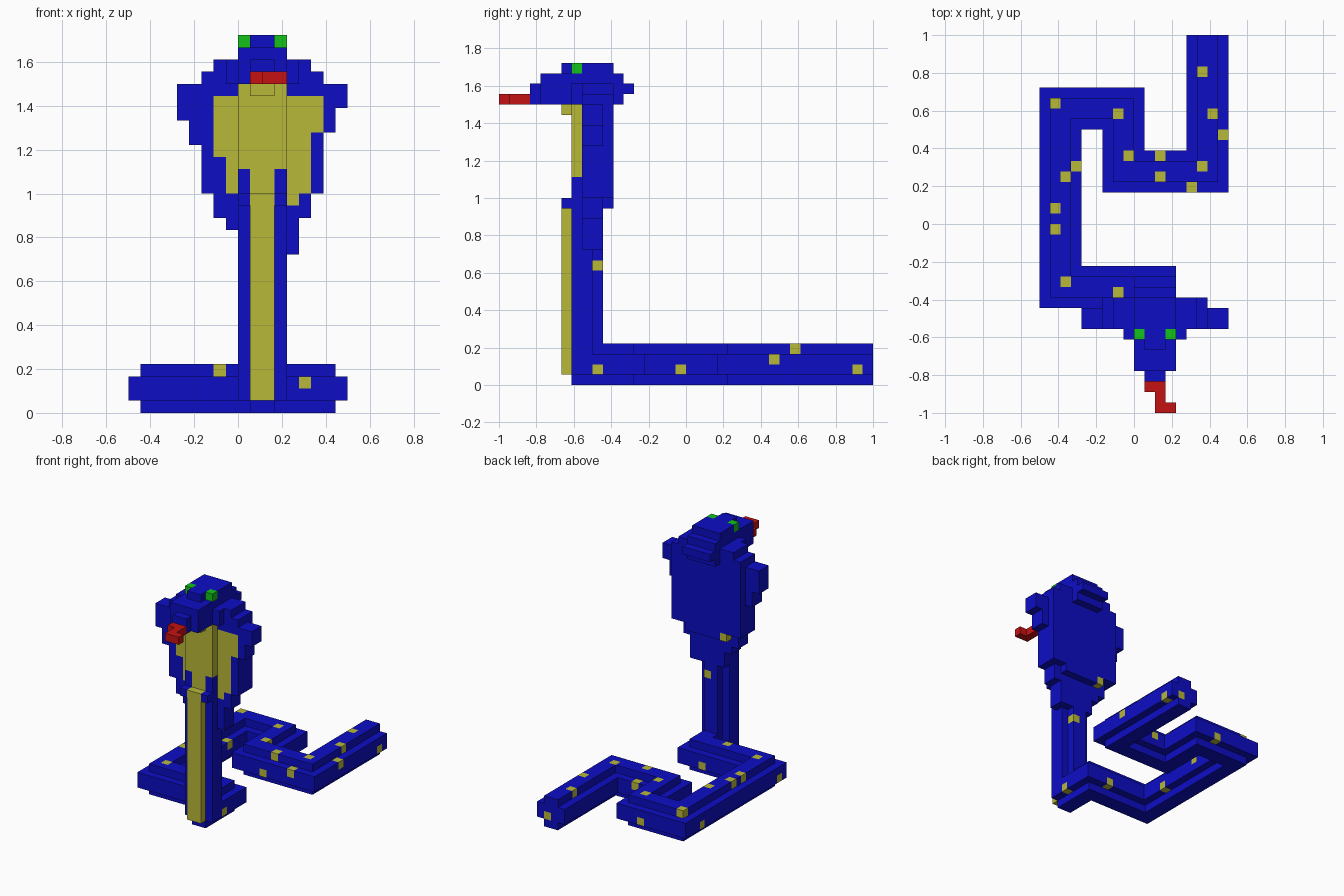
import bpy, bmesh, math
from mathutils import Vector

cube = bpy.data.objects.get("Cube")
if cube:
    bpy.data.objects.remove(cube, do_unlink=True)

U = 2 / 36                            # edge of one block
ORIGIN = Vector((-0.5, -1.0, 0.0))
COLOURS = {
    "blue": (0.004, 0.004, 0.56, 1),
    "yellow": (0.48, 0.48, 0.04, 1),
    "green": (0.006, 0.54, 0.01, 1),
    "red": (0.56, 0.006, 0.006, 1),
}
NAMES = list(COLOURS)
MATS = []
for name, rgba in COLOURS.items():
    m = bpy.data.materials.new(name)
    m.use_nodes = True
    m.diffuse_color = rgba
    bsdf = m.node_tree.nodes["Principled BSDF"]
    bsdf.inputs["Base Color"].default_value = rgba
    bsdf.inputs["Roughness"].default_value = 0.8
    MATS.append(m)

cells = {}                            # block position -> (part, colour)


def box(part, colour, x, y, z):
    """Fill a range of blocks; each range is (start, stop)."""
    for i in range(*x):
        for j in range(*y):
            for k in range(*z):
                cells[i, j, k] = (part, colour)


def dot(i, j, k):
    """Recolour a single block as a yellow spot."""
    part = cells.get((i, j, k), ("coiled_body", ""))[0]
    cells[i, j, k] = (part, "yellow")


# Coiled body: full-width middle layers, narrower top and bottom layers
path = [  # x range, y range, then inset of each low and high end
    ((14, 18), (21, 36), (1, 1, 1, 0)),
    ((6, 18), (21, 25), (1, 1, 1, 1)),
    ((6, 10), (21, 31), (1, 1, 1, 1)),
    ((0, 10), (27, 31), (1, 1, 1, 1)),
    ((0, 4), (10, 31), (1, 1, 1, 1)),
    ((0, 13), (10, 14), (1, 1, 1, 1)),
    ((9, 13), (7, 14), (1, 1, 0, 1)),
]
for (x0, x1), (y0, y1), (a, b, c, d) in path:
    box("coiled_body", "blue", (x0, x1), (y0, y1), (1, 3))
    box("coiled_body", "blue", (x0 + a, x1 - b), (y0 + c, y1 - d), (0, 4))

# Upright neck
box("neck", "blue", (9, 13), (7, 9), (1, 27))
box("neck", "blue", (10, 12), (9, 10), (1, 27))

# Flared hood, row by row from the bottom
hood_rows = [(13, 15, 9, 14), (15, 16, 8, 14), (16, 18, 7, 15), (18, 22, 6, 16),
             (22, 23, 5, 16), (23, 24, 5, 17), (24, 25, 4, 17), (25, 27, 4, 18)]
for z0, z1, x0, x1 in hood_rows:
    box("hood", "blue", (x0, x1), (8, 10), (z0, z1))
box("hood", "blue", (8, 14), (10, 11), (17, 18))
box("hood", "blue", (6, 16), (10, 11), (18, 27))

# Yellow lining of the hood and belly strip down the neck
for z0, z1, x0, x1 in [(17, 18, 13, 14), (18, 21, 8, 15), (21, 23, 7, 15), (23, 26, 7, 16)]:
    box("hood", "yellow", (x0, x1), (8, 9), (z0, z1))
box("belly", "yellow", (9, 13), (7, 8), (20, 27))
box("belly", "yellow", (10, 12), (7, 8), (18, 20))
box("belly", "yellow", (10, 12), (6, 7), (1, 18))
box("belly", "yellow", (10, 12), (6, 7), (26, 27))
for x in (9, 12):
    box("neck", "blue", (x, x + 1), (6, 7), (17, 18))

# Head
box("head", "blue", (6, 16), (8, 11), (27, 28))
box("head", "blue", (7, 15), (8, 11), (28, 29))
box("head", "blue", (8, 14), (7, 11), (27, 29))
box("head", "blue", (9, 13), (4, 12), (27, 30))
box("head", "blue", (9, 13), (12, 13), (28, 29))
box("head", "blue", (10, 12), (3, 4), (27, 29))
box("head", "blue", (9, 13), (7, 11), (30, 31))
box("head", "blue", (10, 12), (6, 7), (30, 31))

# Eyes
for x in (9, 12):
    box("eyes", "green", (x, x + 1), (7, 8), (30, 31))

# Bent tongue
box("tongue", "red", (10, 12), (2, 3), (27, 28))
box("tongue", "red", (11, 12), (1, 2), (27, 28))
box("tongue", "red", (11, 13), (0, 1), (27, 28))

# Spots on the top ridge
for i, j in [(15, 32), (16, 28), (15, 23), (11, 22), (8, 24), (7, 28), (1, 29),
             (2, 22), (1, 19), (1, 17), (2, 12), (7, 11)]:
    dot(i, j, 3)
# Spots on the sides, neck and hood
for s in [(17, 26, 2), (14, 21, 2), (11, 24, 2), (3, 23, 2), (12, 9, 1), (3, 17, 1),
          (17, 34, 1), (16, 35, 1), (6, 30, 1), (0, 27, 1), (9, 13, 1), (0, 11, 1),
          (10, 21, 1), (11, 9, 11), (8, 10, 17)]:
    dot(*s)

# The six face directions with their two in-plane axes
SIDES = []
for axis in range(3):
    u, v = (axis + 1) % 3, (axis + 2) % 3
    for sign in (0, 1):
        corners = []
        for cu, cv in ((0, 0), (1, 0), (1, 1), (0, 1)):
            c = [0, 0, 0]
            c[axis], c[u], c[v] = sign, cu, cv
            corners.append(tuple(c))
        step = [0, 0, 0]
        step[axis] = 2 * sign - 1
        SIDES.append((step, corners if sign else corners[::-1]))


def build(part):
    """Skin the exposed block faces of one part and merge flat regions."""
    bm = bmesh.new()
    verts = {}
    for cell, (owner, colour) in cells.items():
        if owner != part:
            continue
        for step, corners in SIDES:
            if tuple(a + b for a, b in zip(cell, step)) in cells:
                continue
            loop = []
            for c in corners:
                p = tuple(a + b for a, b in zip(cell, c))
                if p not in verts:
                    verts[p] = bm.verts.new(ORIGIN + Vector(p) * U)
                loop.append(verts[p])
            bm.faces.new(loop).material_index = NAMES.index(colour)
    bmesh.ops.dissolve_limit(bm, angle_limit=math.radians(1), verts=bm.verts[:],
                             edges=bm.edges[:], delimit={'MATERIAL'})
    mesh = bpy.data.meshes.new(part)
    bm.to_mesh(mesh)
    bm.free()
    for m in MATS:
        mesh.materials.append(m)
    bpy.context.collection.objects.link(bpy.data.objects.new(part, mesh))


for part in ("coiled_body", "neck", "hood", "belly", "head", "eyes", "tongue"):
    build(part)
